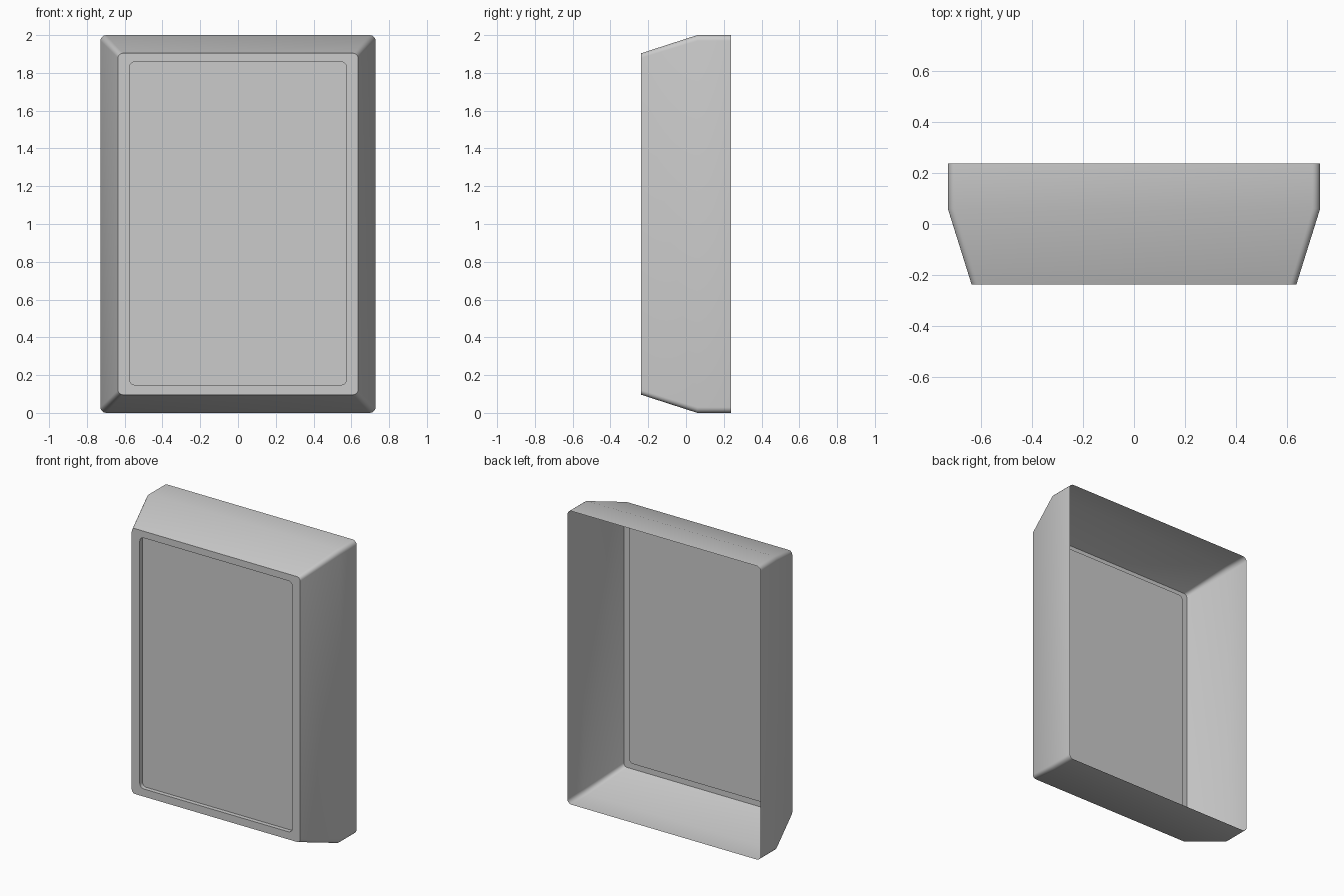
import bpy, bmesh
from math import sin, cos, pi, radians

if "Cube" in bpy.data.objects:
    bpy.data.objects.remove(bpy.data.objects["Cube"])

SEGMENTS = 5  # edges per rounded corner


def rounded_ring(bm, half_w, half_h, cz, radius, y):
    """Rounded rectangle in the XZ plane, counter-clockwise seen from the front."""
    ring = []
    for i, (sx, sz) in enumerate([(1, 1), (-1, 1), (-1, -1), (1, -1)]):
        for k in range(SEGMENTS + 1):
            a = (i + k / SEGMENTS) * pi / 2
            x = sx * (half_w - radius) + radius * cos(a)
            z = cz + sz * (half_h - radius) + radius * sin(a)
            ring.append(bm.verts.new((x, y, z)))
    return ring


# Sections from the open back rim to the recessed panel:
# half width, half height, centre z, corner radius, y
sections = [
    (0.728, 1.0, 1.0, 0.03, 0.237),      # back rim
    (0.728, 1.0, 1.0, 0.03, 0.06),       # start of taper
    (0.635, 0.904, 1.0, 0.025, -0.237),  # front edge
    (0.575, 0.855, 1.003, 0.03, -0.237), # recess opening
    (0.575, 0.855, 1.003, 0.03, -0.208), # recess floor
]

bm = bmesh.new()
rings = [rounded_ring(bm, *s) for s in sections]
for a, b in zip(rings, rings[1:]):
    n = len(a)
    for i in range(n):
        j = (i + 1) % n
        bm.faces.new((a[i], a[j], b[j], b[i]))
bm.faces.new(rings[-1])  # flat recessed panel
bm.normal_update()

# Orient everything outward with the panel facing the front
bmesh.ops.recalc_face_normals(bm, faces=bm.faces[:])
bm.faces.ensure_lookup_table()
if bm.faces[-1].normal.y > 0:
    bmesh.ops.reverse_faces(bm, faces=bm.faces[:])

mesh = bpy.data.meshes.new("open_back_housing")
bm.to_mesh(mesh)
bm.free()
housing = bpy.data.objects.new("open_back_housing", mesh)
bpy.context.collection.objects.link(housing)

# Smooth corners and taper, sharp front edges
bpy.context.view_layer.objects.active = housing
housing.select_set(True)
bpy.ops.object.shade_smooth_by_angle(angle=radians(30))
